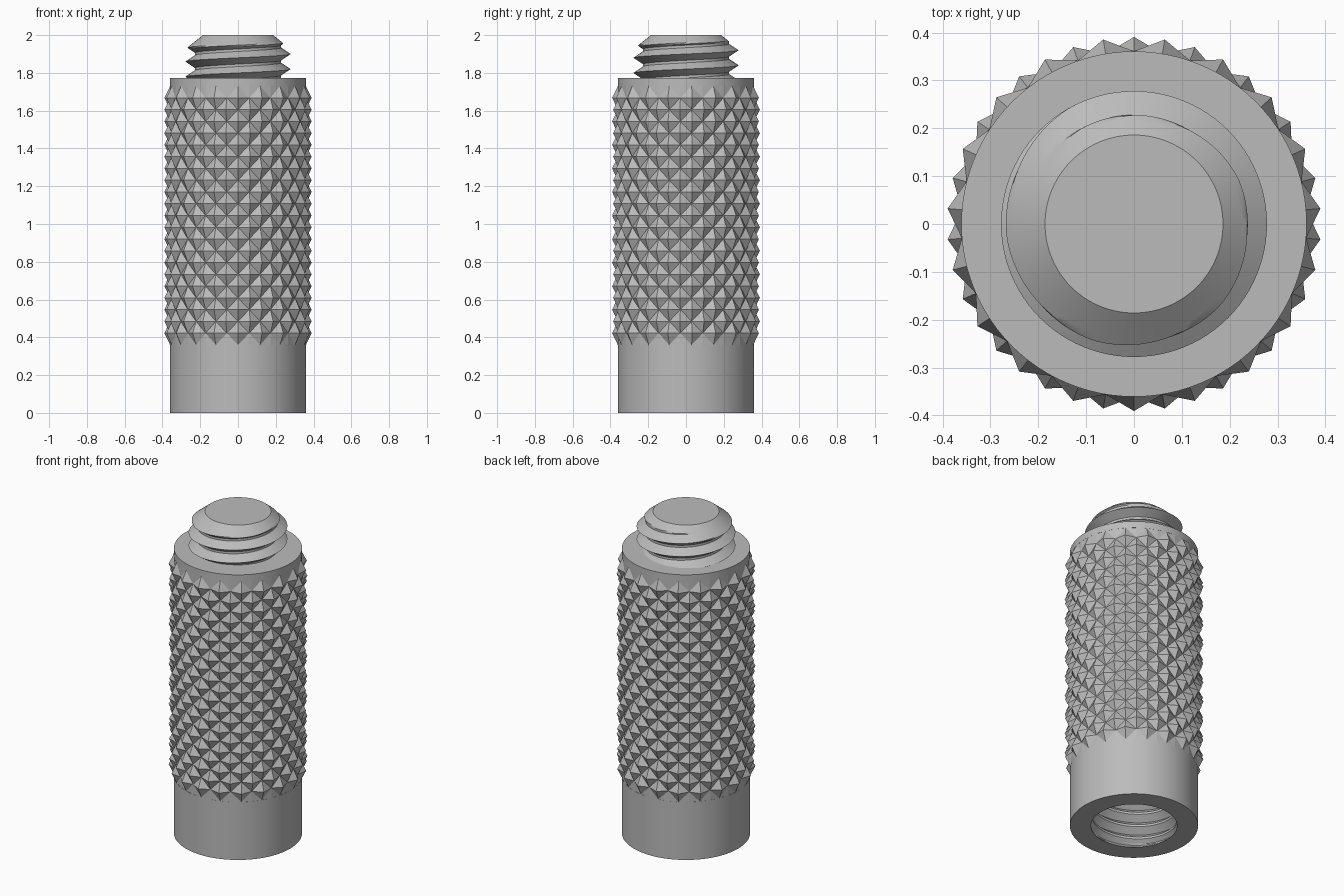
import bpy, bmesh, math

cube = bpy.data.objects.get("Cube")
if cube:
    bpy.data.objects.remove(cube)

steel = bpy.data.materials.new("grey steel")
steel.use_nodes = True
GREY = (0.5, 0.5, 0.5, 1)
steel.diffuse_color = GREY
steel.node_tree.nodes["Principled BSDF"].inputs["Base Color"].default_value = GREY

SEGS = 96
PITCH = 0.08
BODY_R, BODY_TOP = 0.361, 1.772
KNURL_LOW, KNURL_HIGH = 0.36, 1.73
BORE_R, BORE_DEPTH = 0.242, 0.6


def finish(name, bm, smooth=True):
    """Clean the mesh and turn it into a named object."""
    bmesh.ops.remove_doubles(bm, verts=bm.verts, dist=0.0002)
    mesh = bpy.data.meshes.new(name)
    bm.to_mesh(mesh)
    bm.free()
    mesh.materials.append(steel)
    ob = bpy.data.objects.new(name, mesh)
    bpy.context.collection.objects.link(ob)
    if smooth:
        bpy.ops.object.select_all(action='DESELECT')
        ob.select_set(True)
        bpy.context.view_layer.objects.active = ob
        bpy.ops.object.shade_smooth_by_angle(angle=math.radians(25))
    return ob


def polar(r, a, z):
    return (r * math.cos(a), r * math.sin(a), z)


def lathe(name, profile):
    bm = bmesh.new()
    verts = [bm.verts.new((r, 0, z)) for r, z in profile]
    edges = [bm.edges.new(pair) for pair in zip(verts, verts[1:])]
    bmesh.ops.spin(bm, geom=verts + edges, cent=(0, 0, 0), axis=(0, 0, 1),
                   angle=math.tau, steps=SEGS)
    bmesh.ops.remove_doubles(bm, verts=bm.verts, dist=0.0002)
    bmesh.ops.recalc_face_normals(bm, faces=bm.faces)
    # the open underside is the bore, so make the top face point up
    top = max(bm.faces, key=lambda f: f.calc_center_median().z)
    if top.normal.z < 0:
        bmesh.ops.reverse_faces(bm, faces=bm.faces)
    return finish(name, bm)


def thread(name, low, high, crest_z, minor, major, limit, inward=False):
    """Helical V thread whose rows follow the helix, closed at its upper end."""
    per = 12
    first = math.floor((low - crest_z) / PITCH) - 2
    last = math.ceil((high - crest_z) / PITCH) + 2
    rows = (last - first) * per
    bm = bmesh.new()
    grid = []
    for i in range(SEGS):
        column = []
        for k in range(rows + per + 1):
            phase = k / per
            z = crest_z + PITCH * (first + phase + i / SEGS)
            height = abs((phase % 1) - 0.5) * 2
            # narrow flat at the root, sharp at the crest
            r = minor + (major - minor) * max(0, height * 1.2 - 0.2)
            z = min(max(z, low), high)
            column.append(bm.verts.new(polar(min(r, limit(z)), math.tau * i / SEGS, z)))
        grid.append(column)
    for i in range(SEGS):
        wrap = per if i == SEGS - 1 else 0
        right = grid[(i + 1) % SEGS]
        for k in range(rows):
            quad = [grid[i][k], right[k + wrap], right[k + wrap + 1], grid[i][k + 1]]
            bm.faces.new(quad)
    bm.faces.new([column[rows] for column in grid])
    if inward:
        bmesh.ops.reverse_faces(bm, faces=bm.faces)
    bmesh.ops.dissolve_degenerate(bm, dist=0.0002, edges=bm.edges)
    return finish(name, bm)


def knurl(name, columns, rows, valley, peak):
    """Diamond knurling: staggered four-sided pyramids."""
    bm = bmesh.new()
    grid = []
    for j in range(rows + 1):
        z = KNURL_LOW + (KNURL_HIGH - KNURL_LOW) * j / rows
        inner = 0 < j < rows
        grid.append([bm.verts.new(polar(peak if inner and (i + j) % 2 == 0 else valley,
                                        math.pi / 2 + math.tau * i / columns, z))
                     for i in range(columns)])
    for j in range(rows):
        for i in range(columns):
            n = (i + 1) % columns
            a, b, c, d = grid[j][i], grid[j][n], grid[j + 1][n], grid[j + 1][i]
            # split every cell along its valley
            if (i + j) % 2 == 0:
                bm.faces.new((a, b, d))
                bm.faces.new((b, c, d))
            else:
                bm.faces.new((a, b, c))
                bm.faces.new((a, c, d))
    return finish(name, bm, smooth=False)


# Sleeve, slightly recessed behind the knurling
core = BODY_R - 0.012
lathe("body", [(0, BODY_TOP), (BODY_R, BODY_TOP), (BODY_R, KNURL_HIGH), (core, KNURL_HIGH),
               (core, KNURL_LOW), (BODY_R, KNURL_LOW), (BODY_R, 0), (BORE_R, 0)])

# Gripping surface
knurl("knurled_grip", 38, 22, BODY_R, 0.391)

# Male thread with a conical tip
thread("threaded_stud", BODY_TOP - 0.01, 2.0, 1.90, 0.228, 0.278,
       lambda z: 0.186 + (2.0 - z) * 1.25)

# Female thread in the underside
thread("threaded_bore", 0, BORE_DEPTH, 0.05, BORE_R, 0.28,
       lambda z: BORE_R + min(z, BORE_DEPTH - z), inward=True)
